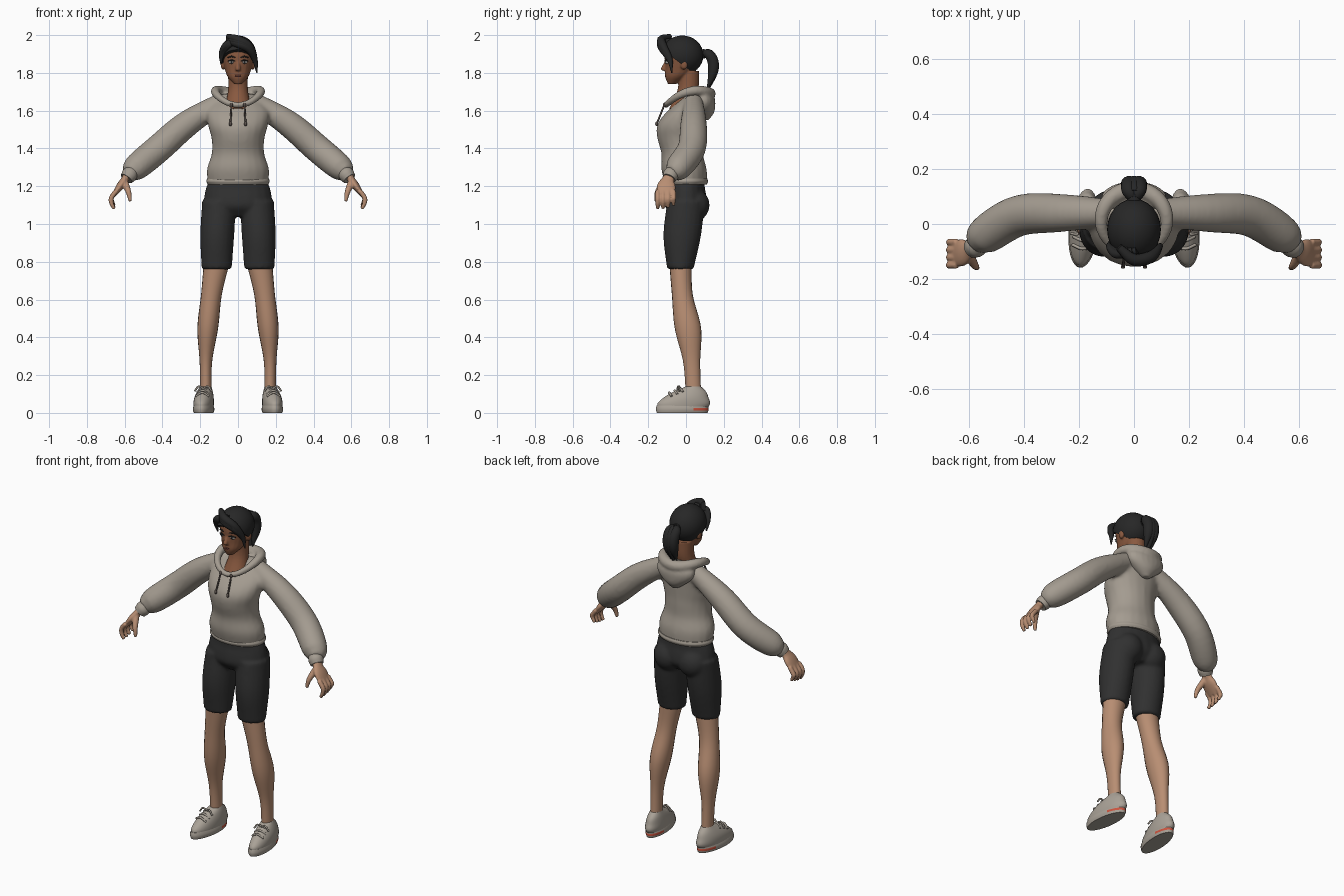
import bpy, bmesh
from math import sin, cos, pi, radians
from mathutils import Vector, Matrix

cube = bpy.data.objects.get("Cube")
if cube:
    bpy.data.objects.remove(cube)

ACROSS, DEPTH, UP = Matrix.Identity(3)


def material(name, *colour):
    m = bpy.data.materials.new(name)
    m.use_nodes = True
    m.diffuse_color = (*colour, 1)
    shader = next(node for node in m.node_tree.nodes if node.type == 'BSDF_PRINCIPLED')
    shader.inputs["Base Color"].default_value = (*colour, 1)
    shader.inputs["Roughness"].default_value = .8
    return m


FLEECE = material("warm grey fleece", .37, .33, .28)
CORD = material("dark cord", .1, .08, .07)
SHORTS = material("black stretch fabric", .03, .03, .03)
LIMB = material("light brown skin", .48, .27, .17)
FACE = material("brown skin", .25, .1, .05)
LIPS = material("lip brown", .17, .05, .04)
HAIR = material("black hair", .02, .02, .02)
EYE = material("eye white", .55, .53, .5)
SHOE = material("pale grey shoe", .4, .36, .31)
RED = material("red sole accent", .6, .09, .05)


def sample(values, t, closed=False):
    """Smooth curve through evenly spaced values, with t running along it."""
    count = len(values)
    last = count - 1
    place = t * (count if closed else last)
    index = int(place) if closed else min(int(place), max(last - 1, 0))
    f = place - index

    def pick(i):
        if closed:
            return values[i % count]
        if i < 0:
            return values[0] * 2 - values[min(1, last)]
        if i > last:
            return values[last] * 2 - values[max(last - 1, 0)]
        return values[i]

    a, b, c, d = (pick(index + offset) for offset in (-1, 0, 1, 2))
    curve = a * 2 - b * 5 + c * 4 - d + ((b - c) * 3 + d - a) * f
    return b + (c - a + curve * f) * (f / 2)


def loft(bm, path, wide, deep=None, upright=False, ref=DEPTH, sides=20, rings=None,
         side=1, closed=False):
    """Skin ellipses along a path; half width and half depth vary along it."""
    deep = deep or wide
    path = [Vector(point) for point in path]
    rings = rings or 4 * max(len(path), len(wide))
    stops = [i / (rings if closed else rings - 1) for i in range(rings)]
    centres = [sample(path, t, closed) for t in stops]
    loops = []
    for i, t in enumerate(stops):
        after = centres[(i + 1) % rings] if closed else centres[min(i + 1, rings - 1)]
        before = centres[i - 1] if closed else centres[max(i - 1, 0)]
        along = UP if upright else (after - before).normalized()
        u = ref.cross(along).normalized()
        v = along.cross(u)
        a = max(sample(wide, t, closed), .002)
        b = max(sample(deep, t, closed), .002)
        loop = []
        for j in range(sides):
            turn = 2 * pi * j / sides
            p = centres[i] + u * a * cos(turn) + v * b * sin(turn)
            loop.append(bm.verts.new((p.x * side, p.y, p.z)))
        loops.append(loop)
    for i in range(rings if closed else rings - 1):
        low, high = loops[i], loops[(i + 1) % rings]
        for j in range(sides):
            k = (j + 1) % sides
            bm.faces.new((low[j], low[k], high[k], high[j]))
    if not closed:
        bm.faces.new(loops[0])
        bm.faces.new(loops[-1])


def ball(bm, centre, size):
    place = Matrix.Translation(centre) @ Matrix.Diagonal((*size, 1))
    bmesh.ops.create_uvsphere(bm, u_segments=24, v_segments=16, radius=1, matrix=place)


def finish(name, bm, *materials, mirror=False, voxel=None, soften=4):
    bmesh.ops.recalc_face_normals(bm, faces=bm.faces)
    mesh = bpy.data.meshes.new(name)
    bm.to_mesh(mesh)
    bm.free()
    for m in materials:
        mesh.materials.append(m)
    mesh.polygons.foreach_set("use_smooth", [True] * len(mesh.polygons))
    mesh.set_sharp_from_angle(angle=radians(50))
    ob = bpy.data.objects.new(name, mesh)
    bpy.context.collection.objects.link(ob)
    if mirror:
        ob.modifiers.new("Mirror", 'MIRROR').use_mirror_merge = False
    if voxel:
        blend = ob.modifiers.new("Blend", 'REMESH')
        blend.mode, blend.voxel_size, blend.use_smooth_shade = 'VOXEL', voxel, True
        ob.modifiers.new("Soften", 'SMOOTH').iterations = soften


def part(name, colour, path, wide, deep=None, mirror=False, **options):
    bm = bmesh.new()
    loft(bm, path, wide, deep, **options)
    finish(name, bm, colour, mirror=mirror)


def mid(y, z):
    return (0, y, z)


# Sweatshirt: body and sleeves blended together
bm = bmesh.new()
loft(bm, [mid(0, 1.21), mid(-.02, 1.37), mid(-.03, 1.53), mid(.05, 1.69)],
     [.16, .165, .14, .14, .16, .16, .08], [.11, .12, .11, .12, .12, .09, .05], upright=True)
for side in (1, -1):
    loft(bm, [(.08, .04, 1.65), (.27, .04, 1.53), (.42, .03, 1.4), (.54, -.04, 1.3), (.58, -.08, 1.27)],
         [.05, .07, .075, .07, .04], side=side)
finish("sweatshirt", bm, FLEECE, voxel=.011, soften=6)
part("sweatshirt_hem", FLEECE, [mid(0, 1.21), mid(0, 1.24)], [.16, .168, .164], [.11, .117, .113],
     upright=True, sides=32)
part("cuffs", FLEECE, [(.56, -.07, 1.28), (.59, -.09, 1.24)], [.036, .042, .036], mirror=True)

# Hood: rolled collar around the neck and a pouch hanging behind
bm = bmesh.new()
turns = [pi * i / 8 for i in range(16)]
loft(bm, [(.12 * sin(t), .01 - .115 * cos(t), 1.66 - .03 * cos(t) + .04 * sin(t) ** 2) for t in turns],
     [.024 - .008 * cos(t) for t in turns], ref=UP, closed=True, sides=14)
loft(bm, [mid(.1, 1.55), mid(.09, 1.7)], [.02, .07, .11, .12, .1], [.02, .05, .06, .06, .04], upright=True)
finish("hood", bm, FLEECE, voxel=.008)

# Drawstrings with knotted ends
bm = bmesh.new()
knot, eyelet = Vector((.04, -.155, 1.53)), Vector((.035, -.115, 1.63))
loft(bm, [eyelet, (eyelet + knot) / 2, knot], [.005], sides=8)
for centre in (knot, eyelet):
    ball(bm, centre, (.008, .008, .012))
finish("drawstrings", bm, CORD, mirror=True)

# Shorts: pelvis, thighs and seat blended together
bm = bmesh.new()
loft(bm, [mid(0, 1.24), mid(0, 1.04)], [.15, .17, .18, .18, .12], [.1, .1, .11, .11, .07], upright=True)
for side in (1, -1):
    loft(bm, [(.1, 0, 1.12), (.11, -.02, .94), (.113, -.03, .76)], [.09, .09, .08], [.1, .1, .07],
         upright=True, side=side)
    ball(bm, (side * .08, .045, 1.1), (.085, .08, .085))
finish("shorts", bm, SHORTS, voxel=.01)

# Legs
part("legs", LIMB, [(.11, -.03, .81), (.14, -.02, .63), (.16, .01, .45), (.17, .03, .27), (.17, .04, .09)],
     [.07, .055, .055, .033, .03], [.06, .055, .07, .045, .04], mirror=True, upright=True)


# Shoes, turned out slightly
def finish_shoe(name, bm, *materials):
    bmesh.ops.rotate(bm, verts=bm.verts, cent=ACROSS * .18, matrix=Matrix.Rotation(.11, 3, 'Z'))
    finish(name, bm, *materials, mirror=True)


bm = bmesh.new()
loft(bm, [(.18, -.02, .02), (.18, 0, .08), (.175, .04, .14)], [.05, .052, .05, .042, .03],
     [.13, .14, .12, .09, .04], upright=True, sides=28)
finish_shoe("shoes", bm, SHOE)

bm = bmesh.new()
loft(bm, [(.18, -.02, 0), (.18, -.02, .04)], [.05, .055, .055, .05], [.135, .14, .14, .135],
     upright=True, sides=32, rings=4)
for face in bm.faces:
    centre = face.calc_center_median()
    face.material_index = int(centre.y > .03 and .015 < centre.z < .025)
finish_shoe("soles", bm, SHOE, RED)

# Laces over the tongue, with a bow
bm = bmesh.new()
tongue = Vector((.18, -.03, .13))
for row in range(3):
    top = tongue + row * Vector((0, -.03, -.011))
    drop = Vector((0, .01, -.02))
    loft(bm, [top + drop - ACROSS * .035, top, top + drop + ACROSS * .035], [.006], ref=UP, sides=8)
for side in (1, -1):
    loft(bm, [tongue, tongue + Vector((side * .025, -.01, .01)), tongue + Vector((side * .045, -.01, -.015))],
         [.005], ref=UP, sides=8)
finish_shoe("laces", bm, SHOE)

# Hands: palm, four curled fingers and a thumb
bm = bmesh.new()
loft(bm, [(.58, -.08, 1.265), (.61, -.1, 1.22), (.66, -.11, 1.15)], [.026, .02, .02, .01],
     [.028, .032, .05, .044])
for finger in range(4):
    y = -.15 + .028 * finger
    tip = 1.08 + .002 * finger ** 2
    loft(bm, [(.645, y, 1.175), (.67, y, 1.14), (.67, y, tip + .03), (.655, y, tip)], [.013, .013, .009],
         sides=10)
loft(bm, [(.6, -.115, 1.22), (.58, -.15, 1.17), (.57, -.16, 1.12)], [.02, .015, .009], sides=10)
finish("hands", bm, LIMB, mirror=True, voxel=.005, soften=3)

# Neck, head, nose and ears
bm = bmesh.new()
loft(bm, [mid(-.03, 1.61), mid(.01, 1.71), mid(.015, 1.81)], [.07, .053, .053], [.06, .055, .055], upright=True)
loft(bm, [mid(-.075, 1.74), mid(-.03, 1.82), mid(-.02, 1.9), mid(-.02, 1.98)],
     [.02, .055, .07, .08, .085, .075, .04], [.02, .06, .08, .09, .093, .085, .05], upright=True)
loft(bm, [mid(-.105, 1.86), mid(-.12, 1.82), mid(-.105, 1.81)], [.008, .014, .012], upright=True, sides=12)
for side in (1, -1):
    ball(bm, (side * .08, -.01, 1.845), (.012, .02, .028))
finish("head", bm, FACE, voxel=.005, soften=3)

# Eyes, brows and lips
bm = bmesh.new()
eye = Vector((.034, -.1, 1.857))
ball(bm, eye, (.016, .009, .009))
finish("eyes", bm, EYE, mirror=True)
bm = bmesh.new()
ball(bm, eye - DEPTH * .005, (.007, .006, .008))
for lift in (.01, .03):
    arch = eye + UP * lift - DEPTH * .008
    loft(bm, [arch + Vector((-.02, -.002, -.006)), arch, arch + Vector((.02, .01, -.006))],
         [.002, .004, .002], ref=UP, sides=8)
finish("irises_lashes_and_brows", bm, HAIR, mirror=True)
bm = bmesh.new()
for z in (1.781, 1.789):
    ball(bm, mid(-.102, z), (.02, .01, .005))
finish("lips", bm, LIPS)

# Hair cap, cut along the hairline
bm = bmesh.new()
ball(bm, mid(-.02, 1.893), (.098, .112, .105))
bmesh.ops.bisect_plane(bm, geom=bm.verts[:] + bm.edges[:] + bm.faces[:], clear_outer=True,
                       plane_co=mid(-.115, 1.915), plane_no=mid(-.6, -.8))
bmesh.ops.holes_fill(bm, edges=[edge for edge in bm.edges if edge.is_boundary])
finish("hair_cap", bm, HAIR)

# Swept fringe and side locks
bm = bmesh.new()
for lock in range(3):
    shift = .014 * lock
    rise, slide = UP * shift, ACROSS * shift
    sweep = [(-.055, -.085, 1.965), (0, -.13, 1.955), (.06, -.12, 1.925), (.09, -.085, 1.865), (.1, -.075, 1.8)]
    loft(bm, [Vector(point) + rise * (1 - i / 4) for i, point in enumerate(sweep)],
         [.014, .022, .022, .014, .003], sides=12)
    locks = [(.01, -.095, 1.97), (-.045, -.11, 1.95), (-.08, -.085, 1.905), (-.09, -.065, 1.85)]
    loft(bm, [Vector(point) - slide * (1 - i / 3) for i, point in enumerate(locks)],
         [.014, .016, .012, .004], sides=12)
finish("fringe", bm, HAIR)

# Ponytail: tie and trailing locks
part("hair_tie", HAIR, [mid(.075, 1.895), mid(.105, 1.905)], [.022, .026, .022], ref=UP, sides=14)
bm = bmesh.new()
for lock in (-1, 0, 1):
    x = .018 * lock
    loft(bm, [mid(.09, 1.9), (x, .12, 1.9), (x, .143, 1.86), (x, .142, 1.8), (x, .113, 1.7 + abs(x))],
         [.018, .026, .03, .026, .003], sides=14)
finish("ponytail", bm, HAIR)
